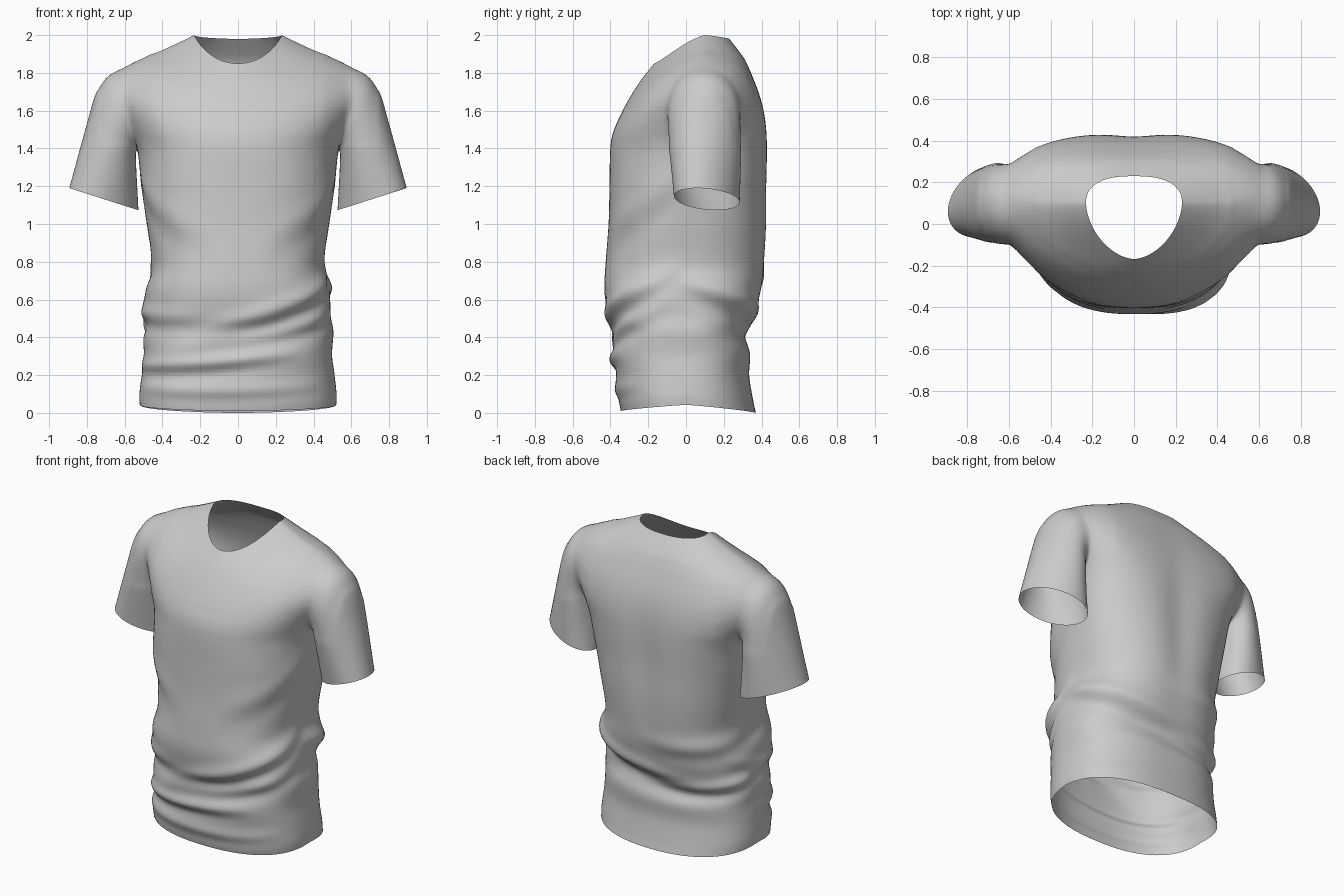
import bpy, bmesh, math
from mathutils import Vector

if "Cube" in bpy.data.objects:
    bpy.data.objects.remove(bpy.data.objects["Cube"])

# Torso rings: half width, z side, y front, z front, y back, z back
RINGS = [
    (.520, .042, -.345, .010, .370, .000),
    (.522, .10, -.362, .08, .355, .07),
    (.510, .21, -.375, .20, .335, .20),
    (.498, .31, -.398, .31, .342, .33),
    (.505, .43, -.385, .43, .318, .42),
    (.490, .52, -.412, .52, .360, .52),
    (.490, .65, -.432, .65, .402, .65),
    (.455, .78, -.425, .80, .422, .80),
    (.483, 1.0, -.410, 1.0, .436, 1.0),
    (.512, 1.2, -.405, 1.2, .436, 1.2),
    (.535, 1.4, -.402, 1.38, .436, 1.38),
    (.595, 1.55, -.390, 1.47, .430, 1.50),
    (.642, 1.66, -.360, 1.55, .415, 1.60),
    (.652, 1.75, -.325, 1.62, .390, 1.69),
    (.600, 1.832, -.285, 1.69, .355, 1.78),
    (.500, 1.883, -.253, 1.74, .328, 1.84),
    (.400, 1.92, -.225, 1.78, .300, 1.89),
    (.230, 2.0, -.168, 1.85, .230, 1.98)]

# Sleeve sections: top x, top z, bottom x, bottom z, half depth
SLEEVE = [
    (.42, 1.82, .38, 1.48, .17),
    (.56, 1.835, .48, 1.43, .195),
    (.68, 1.797, .535, 1.39, .197),
    (.748, 1.70, .54, 1.34, .195),
    (.80, 1.53, .537, 1.26, .19),
    (.893, 1.19, .527, 1.073, .167)]

# Cloth folds: start angle, z, end angle, z, width, height (front = -90)
FOLDS = [
    (0, .80, -120, .42, .05, .026),
    (-10, .58, -130, .36, .04, .018),
    (-50, .33, -190, .27, .035, .018),
    (-30, .16, -170, .15, .035, .012),
    (-110, .52, -215, .62, .045, .018),
    (-5, 1.30, -75, .95, .08, .012),
    (-175, 1.30, -105, .95, .08, .012),
    (-20, .76, 130, .46, .05, .028),
    (60, .42, 215, .56, .04, .022),
    (80, .72, 200, .82, .05, .014)]


def gauss(v):
    return math.exp(-v * v)


def clamp(v):
    return max(0, min(1, v))


def spline(rows, steps):
    out = []
    for i in range(len(rows) - 1):
        a, b = rows[max(i - 1, 0)], rows[i]
        c, d = rows[i + 1], rows[min(i + 2, len(rows) - 1)]
        for k in range(steps):
            t = k / steps
            out.append([.5 * (2 * q + (r - p) * t + (2 * p - 5 * q + 4 * r - s) * t * t
                              + (3 * q - p - 3 * r + s) * t ** 3)
                        for p, q, r, s in zip(a, b, c, d)])
    return out + [list(rows[-1])]


def fold_offset(deg, z):
    total = 0
    for a0, z0, a1, z1, w, h in FOLDS:
        for turn in (-360, 0, 360):
            u = (deg + turn - a0) / (a1 - a0)
            if 0 < u < 1:
                bump = math.sin(math.pi * u)
                v = (z - z0 - (z1 - z0) * u + .04 * bump) / w
                total += h * bump * (gauss(v) - .7 * gauss(v + 1.7))
    # Long furrow down the middle of the back
    total -= .022 * gauss((deg - 90) / 14) * gauss((z - 1.15) / .45)
    return total * clamp(z / .12)


def torso_ring(row, n):
    w, zs, yf, zf, yb, zb = row
    yc = .1 * clamp((zs - .6) / .95)
    front_square = 2.5 - .75 * clamp((zs - 1.2) / .8)
    back_square = 2.4 + .6 * gauss((zs - 1.55) / .3)
    pts = []
    for i in range(n):
        t = 2 * math.pi * i / n
        c, s = math.cos(t), math.sin(t)
        depth, ze, e = (yb - yc, zb, back_square) if s > 0 else (yc - yf, zf, front_square)
        r = (abs(c) ** e + abs(s) ** e) ** (-1 / e)
        z = zs + (ze - zs) * abs(s) ** 1.3
        f = fold_offset(math.degrees(t), z)
        pts.append(Vector((w * r * c + f * c, yc + depth * r * s + f * s, z)))
    return pts


def sleeve_ring(row, n, side):
    tx, tz, bx, bz, hd = row
    skew = -.05 * clamp((1.75 - tz) / .55)
    mid = Vector(((tx + bx) / 2, .095 - .3 * skew, (tz + bz) / 2))
    up = Vector(((tx - bx) / 2, skew, (tz - bz) / 2))
    pts = []
    for i in range(n):
        t = 2 * math.pi * i / n
        p = mid + up * math.cos(t) + Vector((0, hd * math.sin(t), 0))
        p.x *= side
        pts.append(p)
    return pts


def loft(name, rings, caps):
    bm = bmesh.new()
    loops = [[bm.verts.new(p) for p in ring] for ring in rings]
    n = len(loops[0])
    for a, b in zip(loops, loops[1:]):
        for i in range(n):
            bm.faces.new((a[i], a[(i + 1) % n], b[(i + 1) % n], b[i]))
    for ring, co in zip((loops[0], loops[-1]), caps):
        centre = bm.verts.new(co)
        for i in range(n):
            bm.faces.new((ring[i], ring[(i + 1) % n], centre))
    bmesh.ops.recalc_face_normals(bm, faces=bm.faces)
    mesh = bpy.data.meshes.new(name)
    bm.to_mesh(mesh)
    bm.free()
    obj = bpy.data.objects.new(name, mesh)
    bpy.context.collection.objects.link(obj)
    return obj


# Torso with temporary caps on hem and neck
hem_cap, neck_cap = Vector((0, 0, .03)), Vector((0, .05, 1.92))
shirt = loft("shirt", [torso_ring(r, 112) for r in spline(RINGS, 6)], (hem_cap, neck_cap))
openings = [hem_cap, neck_cap]

# Sleeves joined to the torso
helpers = []
for side in (-1, 1):
    rings = [sleeve_ring(r, 56, side) for r in spline(SLEEVE, 7)]
    ends = [sum(r, Vector()) / len(r) for r in (rings[0], rings[-1])]
    sleeve = loft("sleeve", rings, ends)
    sleeve.hide_render = True
    openings.append(ends[1])
    mod = shirt.modifiers.new("join_sleeve", 'BOOLEAN')
    mod.operation, mod.solver, mod.object = 'UNION', 'EXACT', sleeve
    helpers.append(sleeve)
joined = bpy.data.meshes.new_from_object(
    shirt.evaluated_get(bpy.context.evaluated_depsgraph_get()))
shirt.modifiers.clear()
shirt.data = joined
for h in helpers:
    bpy.data.objects.remove(h)

# Open hem, neck and cuffs, then soften the armhole seams
bm = bmesh.new()
bm.from_mesh(joined)
caps = [v for v in bm.verts if any((v.co - o).length < 1e-3 for o in openings)]
bmesh.ops.delete(bm, geom=caps, context='VERTS')
bmesh.ops.remove_doubles(bm, verts=bm.verts, dist=.003)
seam = [v for v in bm.verts if .47 < abs(v.co.x) < .74 and v.co.z > 1.42]
for _ in range(14):
    bmesh.ops.smooth_vert(bm, verts=seam, factor=.5, use_axis_x=True,
                          use_axis_y=True, use_axis_z=True)
bm.to_mesh(joined)
bm.free()
for p in joined.polygons:
    p.use_smooth = True
